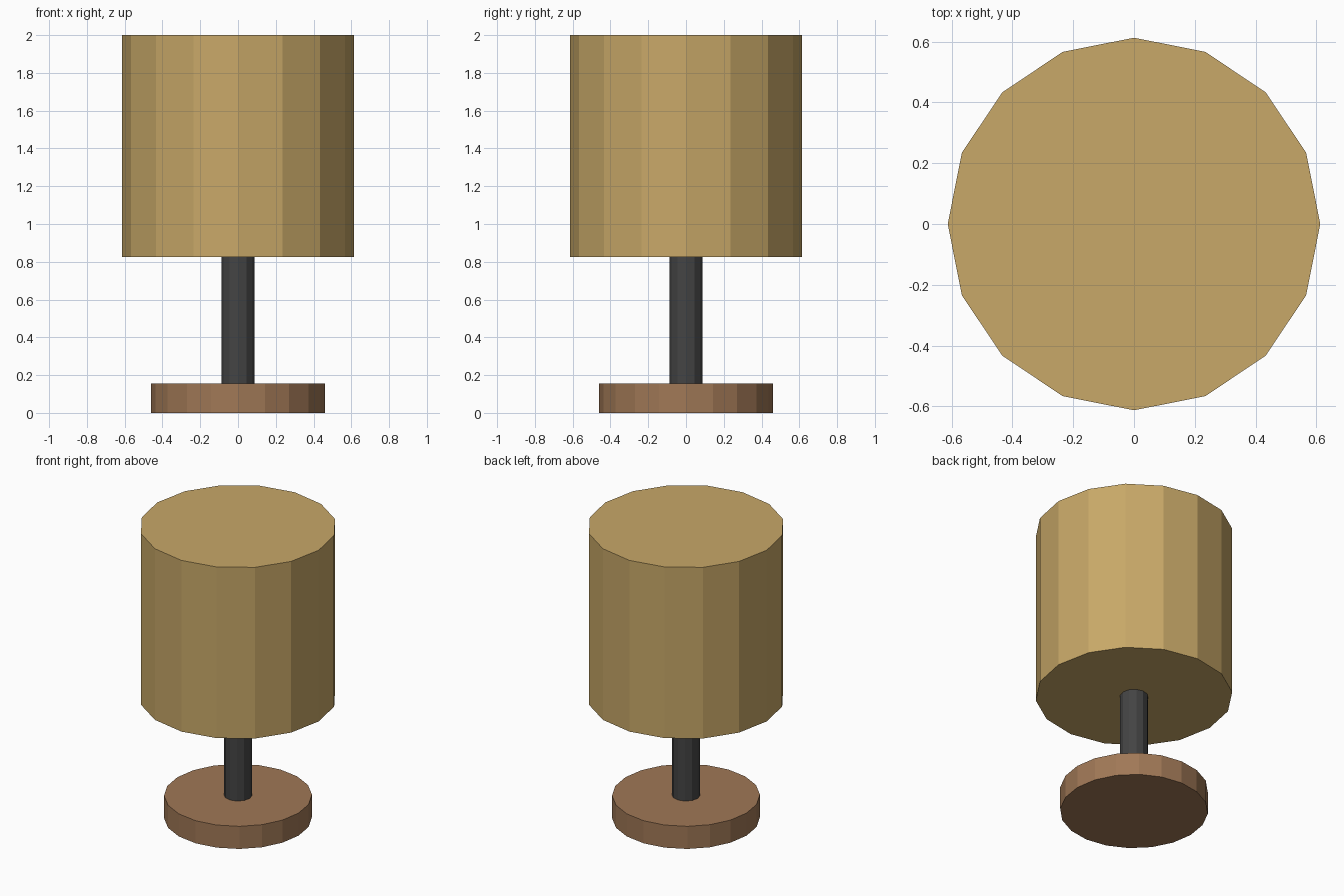
import bpy

cube = bpy.data.objects.get("Cube")
if cube:
    bpy.data.objects.remove(cube, do_unlink=True)


def material(name, hex_code):
    """Flat colour from an sRGB hex code, stored as linear values."""
    channels = [int(hex_code[i:i + 2], 16) / 255 for i in (0, 2, 4)]
    colour = [c / 12.92 if c <= 0.04045 else ((c + 0.055) / 1.055) ** 2.4
              for c in channels] + [1.0]
    mat = bpy.data.materials.new(name)
    mat.use_nodes = True
    mat.diffuse_color = colour
    bsdf = next(n for n in mat.node_tree.nodes if n.type == "BSDF_PRINCIPLED")
    bsdf.inputs["Base Color"].default_value = colour
    return mat


def drum(name, sides, radius, bottom, top, mat):
    """Flat-shaded capped cylinder standing between two heights."""
    bpy.ops.mesh.primitive_cylinder_add(
        vertices=sides, radius=radius, depth=top - bottom,
        location=(0, 0, (top + bottom) / 2))
    obj = bpy.context.object
    obj.name = name
    obj.data.materials.append(mat)
    return obj


# Round wooden foot
drum("base", 20, 0.46, 0.0, 0.155, material("brown wood", "A07856"))

# Slim post, set into the base and the shade
drum("post", 12, 0.088, 0.005, 0.85, material("dark grey metal", "444444"))

# Wide closed shade
drum("shade", 16, 0.613, 0.825, 2.0, material("tan fabric", "C8A868"))
